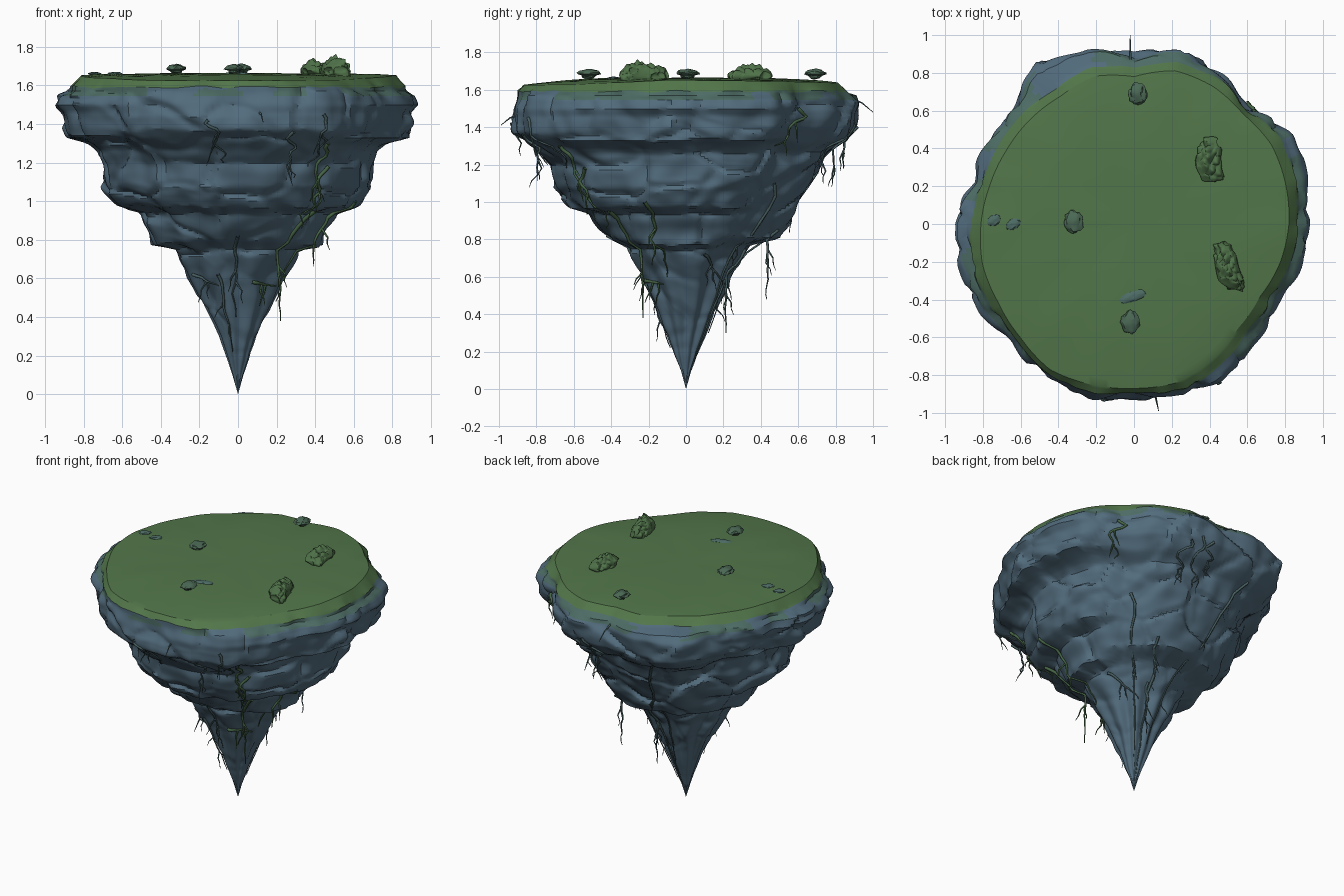
import bpy
import bmesh
import random
from math import sin, cos, pi, radians, floor, hypot, exp
from mathutils import Vector, noise
from mathutils.bvhtree import BVHTree

random.seed(4)
if "Cube" in bpy.data.objects:
    bpy.data.objects.remove(bpy.data.objects["Cube"], do_unlink=True)


def make_material(name, red, green, blue):
    mat = bpy.data.materials.new(name)
    mat.use_nodes = True
    color = (red, green, blue, 1)
    mat.diffuse_color = color
    shader = mat.node_tree.nodes["Principled BSDF"]
    shader.inputs["Base Color"].default_value = color
    shader.inputs["Roughness"].default_value = 0.9
    return mat


ROCK = make_material("slate rock", 0.085, 0.15, 0.205)
GRASS = make_material("grass", 0.085, 0.182, 0.068)
MOSS = make_material("mossy rock", 0.075, 0.15, 0.13)
BUSH = make_material("bush leaves", 0.078, 0.168, 0.066)
BOULDER = make_material("mossy boulder", 0.07, 0.14, 0.09)
ROOT = make_material("root bark", 0.065, 0.115, 0.12)
VINE = make_material("green vine", 0.06, 0.13, 0.06)


def add_object(name, bm, mats, angle=30):
    mesh = bpy.data.meshes.new(name)
    bm.to_mesh(mesh)
    bm.free()
    obj = bpy.data.objects.new(name, mesh)
    bpy.context.collection.objects.link(obj)
    for mat in mats:
        mesh.materials.append(mat)
    bpy.ops.object.select_all(action="DESELECT")
    obj.select_set(True)
    bpy.context.view_layer.objects.active = obj
    bpy.ops.object.shade_smooth_by_angle(angle=radians(angle))


def lerp(a, b, t):
    return a + (b - a) * t


def clamp(t):
    return min(1, max(0, t))


def around(table, theta):
    """Radius at an angle, from evenly spaced values in hundredths."""
    u = theta / (2 * pi) * len(table)
    i = floor(u)
    return lerp(table[i % len(table)], table[(i + 1) % len(table)], u - i) / 100


def along(profile, z):
    """Radius at a height, from (height, radius) pairs running downwards."""
    for (z0, r0), (z1, r1) in zip(profile, profile[1:]):
        if z >= z1:
            return lerp(r0, r1, (z0 - z) / (z0 - z1))
    return 0


# Outline of the cliff and of the grassy plateau, every 15 degrees from +x
RIM = [94, 97, 97, 88, 93, 94, 91, 98, 98, 89, 90, 88,
       96, 96, 95, 89, 95, 94, 91, 93, 96, 91, 89, 92]
PLATEAU = [82, 83, 84, 82, 84, 84, 78, 81, 78, 78, 78, 79,
           81, 83, 83, 85, 89, 88, 87, 87, 83, 78, 77, 80]
# Stepped sides, undercut front and plainer back, as (height, radius)
SIDE = [(1.6, .93), (1.57, .94), (1.55, .98), (1.5, 1), (1.46, .97), (1.33, .94), (1.3, .81),
        (1.26, .76), (1.08, .73), (.97, .65), (.94, .53), (.77, .46), (.75, .35),
        (.64, .28), (.49, .2), (.3, .1), (.1, .03), (0, 0)]
FRONT = [(1.6, .97), (1.44, 1.01), (1.37, 1), (1.2, .78), (1.08, .76), (.97, .66),
         (.94, .55), (.8, .44), (.76, .34), (.57, .23), (.36, .14), (.1, .03), (0, 0)]
BACK = [(1.6, .98), (1.53, 1.01), (1.4, .98), (1.32, .9), (1.27, .81), (1.05, .68),
        (.81, .52), (.77, .36), (.63, .27), (.41, .16), (.1, .03), (0, 0)]
SEGMENTS, LEVELS, TOP = 220, 130, 1.57


def cliff_point(theta, z):
    """Point on the cliff with blocky chunks, cracks, strata and ribs."""
    out = Vector((cos(theta), sin(theta), 0))
    wander = z + 0.025 * noise.noise(out * 3) * min(1, z * 2) * min(1, (TOP - z) * 4)
    r = lerp(along(SIDE, wander), along(BACK, wander), clamp(out.y * 2.2 - 0.7))
    r = lerp(r, along(FRONT, wander), clamp(-out.y * 2 - 0.9))
    r *= lerp(0.95, around(RIM, theta), clamp((z - 0.7) * 1.6))
    p = out * r + Vector((0, 0, z))
    q = Vector((p.x * 3, p.y * 3, z * 3.8)) + noise.noise_vector(p * 4) * 0.25
    dist, cells = noise.voronoi(q)
    weights = [exp((dist[0] - d) * 16) for d in dist]
    block = sum(w * noise.noise(c * 7.3) for w, c in zip(weights, cells)) / sum(weights)
    crack = max(0, 1 - (dist[1] - dist[0]) * 6)
    strata = noise.noise(Vector((p.x, p.y, z * 14)))
    rough = 0.05 * block - 0.02 * crack + 0.012 * strata + 0.02 * noise.noise(p * 9)
    ribs = 0.07 * sin(theta * 9 + 3 * noise.noise(p * 2)) * clamp((0.8 - z) * 4)
    r += rough * min(1, r * 2) + ribs * r
    if z > 1.5:
        r = max(r, around(PLATEAU, theta) + 0.025)
    r = max(r, 0.001)
    return Vector((out.x * r, out.y * r, z))


# Floating rock: domed grass, steep turf edge, rocky shelf and cliff in one loft
bm = bmesh.new()
rows = []
angles = [2 * pi * i / SEGMENTS for i in range(SEGMENTS)]
for f in (0.2, 0.4, 0.6, 0.75, 0.87, 0.95, 1.0):
    row = []
    for a in angles:
        r = around(PLATEAU, a) * f
        x, y = r * cos(a), r * sin(a)
        drop = 0.01 + 0.03 * max(0, -sin(a)) + 0.015 * max(0, sin(a))
        z = 1.663 + 0.005 * noise.noise(Vector((x, y, 0)) * 5) - drop * f ** 4
        row.append(Vector((x, y, z)))
    rows.append(row)
brink = rows[-1]
edge = [cliff_point(a, TOP) for a in angles]
turf = []
for start, end in zip(brink, edge):
    gap = hypot(end.x - start.x, end.y - start.y)
    p = start.lerp(end, min(1, (0.05 + 0.02 * noise.noise(start * 6)) / gap))
    p.z = 1.592 + 0.012 * noise.noise(start * 8)
    turf.append(p)
for upper, lower, steps in ((brink, turf, 4), (turf, edge, 3)):
    for k in range(1, steps + 1):
        rows.append([p.lerp(q, k / steps) for p, q in zip(upper, lower)])
for k in range(1, LEVELS):
    rows.append([cliff_point(a, TOP * (1 - k / LEVELS)) for a in angles])
rings = [[bm.verts.new(p) for p in row] for row in rows]
for level, (upper, lower) in enumerate(zip(rings, rings[1:])):
    for i in range(SEGMENTS):
        j = (i + 1) % SEGMENTS
        face = bm.faces.new((upper[i], lower[i], lower[j], upper[j]))
        # Grass down to the turf edge, patchy moss on the shelf, bare rock below
        patch = noise.noise(upper[i].co * 6)
        if level < 10:
            face.material_index = 1
        elif level < 15 and patch > -0.1:
            face.material_index = 2
for ring, z, index in ((rings[0], 1.663, 1), (rings[-1], 0, 0)):
    tip = bm.verts.new((0, 0, z))
    for i in range(SEGMENTS):
        bm.faces.new((ring[i], ring[(i + 1) % SEGMENTS], tip)).material_index = index
bmesh.ops.recalc_face_normals(bm, faces=bm.faces)
surface = BVHTree.FromBMesh(bm)
add_object("floating_rock", bm, (ROCK, GRASS, MOSS))


# Bushes: low leafy mounds with a lumpy surface
def bush(name, start, end, width, height):
    bm = bmesh.new()
    bmesh.ops.create_icosphere(bm, subdivisions=5, radius=1)
    start, end = Vector(start), Vector(end)
    half = (end - start) / 2
    side = half.normalized().cross(Vector((0, 0, 1)))
    for v in bm.verts:
        x, y, z = v.co
        p = start + half * (1 + x) + side * (y * width) + Vector((0, 0, 1.675 + z * height))
        lumps = 0.5 - noise.voronoi(p * 26)[0][0]
        p += v.co * (0.045 * lumps + 0.02 * noise.noise(p * 14))
        v.co = p + side * 0.012 * sin(x * 3 + 1)
    add_object(name, bm, (BUSH,), 50)


bush("bush_back", (0.385, 0.46, 0), (0.42, 0.22, 0), 0.07, 0.045)
bush("bush_front", (0.445, -0.1, 0), (0.56, -0.36, 0), 0.062, 0.065)


# Mossy boulders and flat stones lying on the grass
def stone(name, x, y, size, mat, turn=0):
    bm = bmesh.new()
    bmesh.ops.create_icosphere(bm, subdivisions=3, radius=1)
    for v in bm.verts:
        d = v.co * (1 + 0.3 * noise.noise(v.co * 2.2 + Vector((x, y, 0)) * 9))
        pinch = 0.65 if d.z < -0.2 else 1
        dx, dy = d.x * size[0] * pinch, d.y * size[1] * pinch
        v.co = (x + dx, y + dy + turn * dx, size[2] + d.z * size[3])
    add_object(name, bm, (mat,), 25)


for k, (x, y) in enumerate([(0.02, 0.69), (-0.32, 0.01), (-0.02, -0.52)]):
    stone(f"boulder_{k}", x, y, (0.05, 0.06, 1.683, 0.027), BOULDER)
for k, (x, y, w) in enumerate([(-0.01, -0.385, 0.07), (-0.64, 0, 0.04), (-0.74, 0.02, 0.035)]):
    stone(f"flat_stone_{k}", x, y, (w, 0.03, 1.658, 0.012), MOSS, 0.25)


# Roots and vines: tapered curves that cling to the cliff or hang free
def new_curve():
    curve = bpy.data.curves.new("strands", "CURVE")
    curve.dimensions = "3D"
    curve.bevel_depth = 1
    curve.bevel_resolution = 1
    return curve


def strand(curve, points, thick):
    spline = curve.splines.new("POLY")
    spline.points.add(len(points) - 1)
    for k, (point, p) in enumerate(zip(spline.points, points)):
        point.co = (*p, 1)
        point.radius = thick * (1 - 0.75 * k / (len(points) - 1))


def root(curve, a0, z0, a1, z1, reach=0, thick=0.009):
    points, steps = [], 14
    seed = Vector((a0, z0 * 9, reach))
    for k in range(steps + 1):
        t = k / steps
        z = lerp(z0, z1, t)
        a = radians(lerp(a0, a1, t)) + 0.09 * noise.noise(seed + Vector((0, 0, t * 5)))
        out = Vector((cos(a), sin(a), 0))
        hit = surface.ray_cast(out * 2 + Vector((0, 0, z)), -out)[0]
        r = max(hypot(hit.x, hit.y) if hit else 0, reach if k > 1 else 0) + 0.004
        r += 0.012 * abs(noise.noise(seed + Vector((t * 6, 0, 0))))
        points.append(out * r + Vector((0, 0, z)))
    strand(curve, points, thick)
    for fork in range(2):
        p = points[random.randrange(4, 11)]
        drift = Vector((random.uniform(-.05, .05), random.uniform(-.05, .05), -0.11))
        bend = Vector((random.uniform(-.02, .02), random.uniform(-.02, .02), 0))
        strand(curve, [p, p + drift * 0.4 + bend, p + drift * 0.7, p + drift], thick * 0.6)


def finish_strands(name, curve, mat):
    obj = bpy.data.objects.new(name, curve)
    bpy.context.collection.objects.link(obj)
    curve.materials.append(mat)
    bpy.ops.object.select_all(action="DESELECT")
    obj.select_set(True)
    bpy.context.view_layer.objects.active = obj
    bpy.ops.object.convert(target="MESH")
    bpy.ops.object.shade_smooth()


roots = new_curve()
for spec in [(65, .85, 66, .48, .47), (70, .66, 70, .3, .22), (78, 1.42, 79, 1.1, .8),
             (73, 1.38, 72, 1.14, .76), (83, 1.4, 84, 1.18, .84), (-70, 1.36, -71, 1.12, .83),
             (-62, 1.45, -58, 1.18, .68), (-92, .82, -95, .4), (-112, .62, -110, .22),
             (110, 1.3, 95, .3), (75, .75, 70, .1), (-98, 1.42, -96, 1.2),
             (-150, .62, -115, .56), (20, .72, 60, .55), (48, 1.1, 52, .15)]:
    root(roots, *spec)
strand(roots, [(-.02, .86, 1.56), (-.02, .94, 1.53), (-.02, 1, 1.48)], 0.007)
strand(roots, [(.1, -.86, 1.47), (.12, -.94, 1.45), (.13, -.99, 1.41)], 0.007)
finish_strands("hanging_roots", roots, ROOT)

vines = new_curve()
for spec in [(-54, 1.3, -56, 1.0), (-52, 1.18, -53, .86, .53), (-48, .95, -46, .38, .31),
             (-72, .58, -32, .56), (-20, 1.0, -24, .6), (45, 1.5, 40, 1.3)]:
    root(vines, *spec, thick=0.011)
finish_strands("clinging_vines", vines, VINE)
